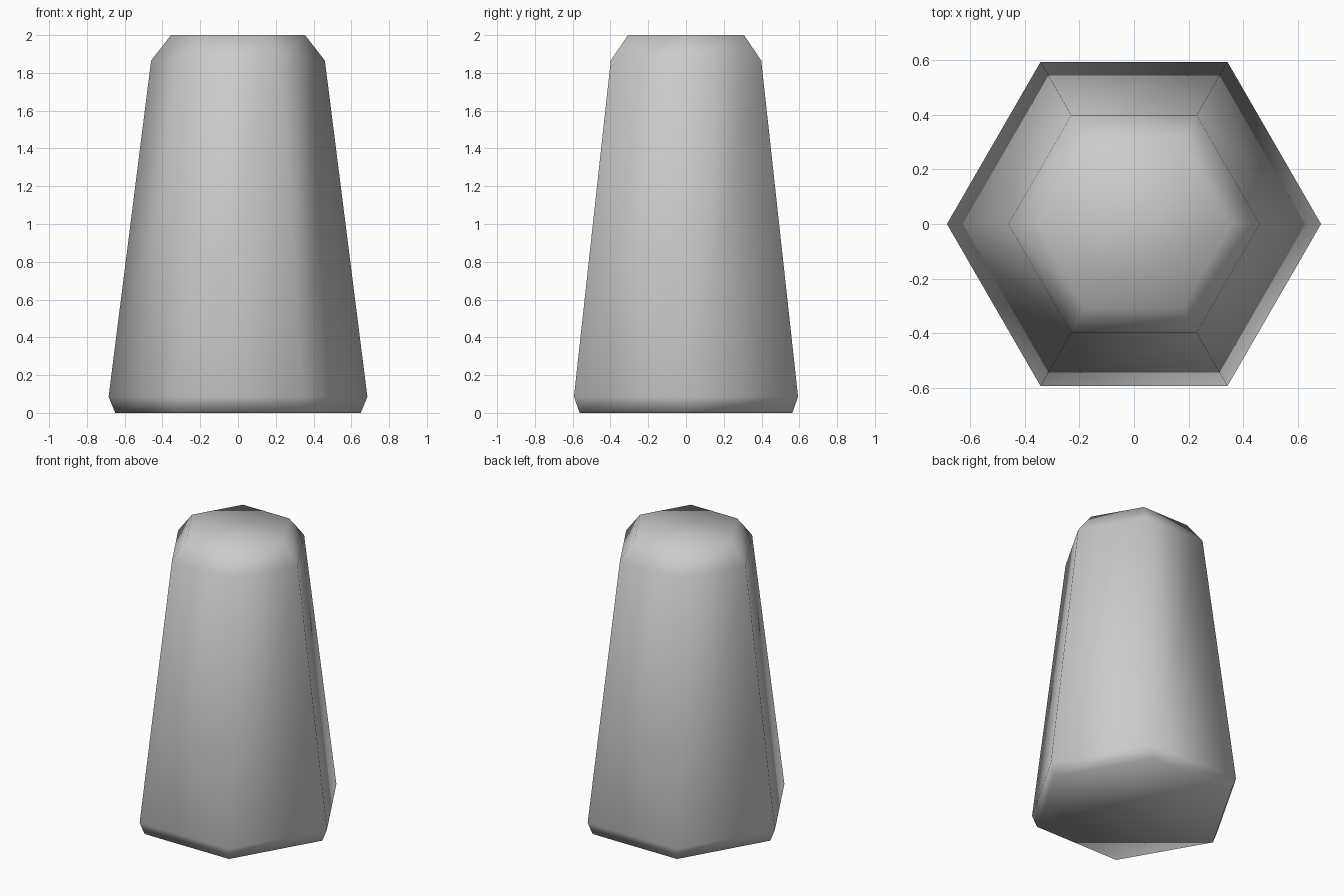
import bpy
import bmesh
from math import cos, sin, pi

cube = bpy.data.objects.get("Cube")
if cube:
    bpy.data.objects.remove(cube, do_unlink=True)

# Plain grey surface
grey = bpy.data.materials.new("light_grey")
grey.use_nodes = True
colour = (0.6, 0.6, 0.6, 1.0)
grey.diffuse_color = colour
grey.node_tree.nodes["Principled BSDF"].inputs["Base Color"].default_value = colour

# Radius and height of each ring, from the foot to the flat top
SIDES = 6
PROFILE = [(0.65, 0.0), (0.685, 0.085), (0.46, 1.865), (0.355, 2.0)]

# Tapered six-sided body with a bevelled foot and top
bm = bmesh.new()
rings = [
    [bm.verts.new((r * cos(2 * pi * i / SIDES), r * sin(2 * pi * i / SIDES), z))
     for i in range(SIDES)]
    for r, z in PROFILE
]
for low, high in zip(rings, rings[1:]):
    for i in range(SIDES):
        j = (i + 1) % SIDES
        bm.faces.new((low[i], low[j], high[j], high[i]))
bm.faces.new(rings[0][::-1])
bm.faces.new(rings[-1])

# Soft shading runs across all edges
for face in bm.faces:
    face.smooth = True

mesh = bpy.data.meshes.new("tapered_body")
bm.to_mesh(mesh)
bm.free()
mesh.materials.append(grey)
body = bpy.data.objects.new("tapered_body", mesh)
bpy.context.collection.objects.link(body)
